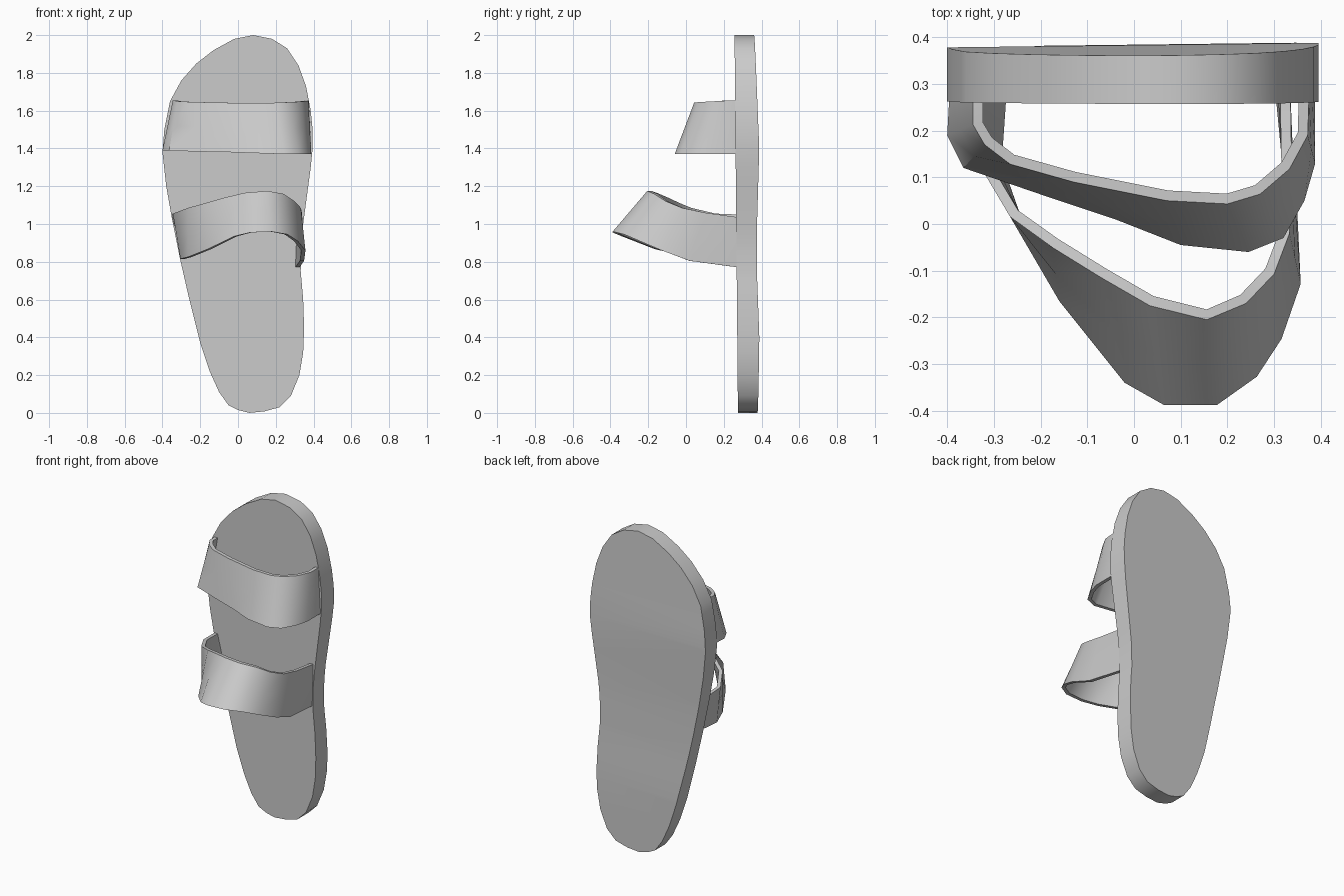
import bpy, bmesh, math
from mathutils import Vector

cube = bpy.data.objects.get("Cube")
if cube:
    bpy.data.objects.remove(cube)

grey = bpy.data.materials.new("plain_grey")
grey.use_nodes = True
COLOUR = (0.6, 0.6, 0.6, 1)
grey.diffuse_color = COLOUR
grey.node_tree.nodes["Principled BSDF"].inputs["Base Color"].default_value = COLOUR


def finish(name, bm, angle):
    mesh = bpy.data.meshes.new(name)
    bmesh.ops.recalc_face_normals(bm, faces=bm.faces)
    bm.to_mesh(mesh)
    bm.free()
    obj = bpy.data.objects.new(name, mesh)
    bpy.context.collection.objects.link(obj)
    mesh.materials.append(grey)
    bpy.ops.object.select_all(action='DESELECT')
    obj.select_set(True)
    bpy.context.view_layer.objects.active = obj
    bpy.ops.object.shade_smooth_by_angle(angle=math.radians(angle))
    return obj


def lerp(table, z):
    """Piecewise linear lookup in (z, value) pairs."""
    for (z0, v0), (z1, v1) in zip(table, table[1:]):
        if z <= z1:
            return v0 + (v1 - v0) * (z - z0) / (z1 - z0)
    return table[-1][1]


# Sole: outline in x, z, extruded in y and gently curved along its length
OUTLINE = [
    (0.08, 2.0), (0.18, 1.98), (0.26, 1.93), (0.32, 1.84), (0.36, 1.73),
    (0.385, 1.6), (0.395, 1.5), (0.395, 1.4), (0.385, 1.3), (0.365, 1.15),
    (0.345, 1.0), (0.335, 0.9), (0.332, 0.75), (0.345, 0.6), (0.35, 0.45),
    (0.345, 0.32), (0.325, 0.2), (0.28, 0.09), (0.22, 0.03), (0.14, 0.008),
    (0.06, 0.0), (0.0, 0.015), (-0.05, 0.04), (-0.1, 0.11), (-0.15, 0.22),
    (-0.2, 0.37), (-0.26, 0.61), (-0.31, 0.83), (-0.35, 1.03), (-0.38, 1.2),
    (-0.4, 1.38), (-0.39, 1.5), (-0.36, 1.65), (-0.3, 1.76), (-0.22, 1.85),
    (-0.13, 1.92), (-0.02, 1.98)]
FRONT = [(0, 0.275), (1, 0.266), (2, 0.257)]
BACK = [(0, 0.378), (0.4, 0.384), (0.7, 0.373), (1.0, 0.372),
        (1.4, 0.383), (1.6, 0.375), (2.0, 0.36)]

bm = bmesh.new()
face = bm.faces.new([bm.verts.new((x, 0, z)) for x, z in OUTLINE])
ext = bmesh.ops.extrude_face_region(bm, geom=[face])
for v in ext["geom"]:
    if isinstance(v, bmesh.types.BMVert):
        v.co.y = 1
for z in (0.2, 0.4, 0.55, 0.7, 0.85, 1.0, 1.2, 1.4, 1.6, 1.8):
    bmesh.ops.bisect_plane(bm, geom=bm.verts[:] + bm.edges[:] + bm.faces[:],
                           plane_co=(0, 0, z), plane_no=(0, 0, 1), dist=1e-4)
for v in bm.verts:
    v.co.y = lerp(BACK, v.co.z) + 0.012 * v.co.x if v.co.y > 0.5 else lerp(FRONT, v.co.z)
finish("sole", bm, 35)


# Straps: a band between a lower and an upper edge, thickened inwards
def strap(name, lower, upper, thickness=0.022):
    bm = bmesh.new()
    rows = []
    for a, b in zip(lower, upper):
        a, b = Vector(a), Vector(b)
        rows.append([bm.verts.new(a.lerp(b, t)) for t in (0, 0.5, 1)])
    for r, s in zip(rows, rows[1:]):
        for i in range(2):
            bm.faces.new((r[i], s[i], s[i + 1], r[i + 1]))
    bm.normal_update()
    # section normals in the x, y plane, pointing to the inside of the loop
    inner = []
    for k, r in enumerate(rows):
        p, n = rows[max(k - 1, 0)], rows[min(k + 1, len(rows) - 1)]
        line = []
        for i in range(3):
            d = n[i].co - p[i].co
            side = Vector((-d.y, d.x, 0)).normalized()
            line.append(bm.verts.new(r[i].co + side * thickness))
        inner.append(line)
    for k in range(len(rows) - 1):
        r, s, p, q = rows[k], rows[k + 1], inner[k], inner[k + 1]
        for i in range(2):
            bm.faces.new((p[i], p[i + 1], q[i + 1], q[i]))
        for i in (0, 2):
            bm.faces.new((r[i], p[i], q[i], s[i]))
    for k in (0, -1):
        for i in range(2):
            bm.faces.new((rows[k][i], rows[k][i + 1], inner[k][i + 1], inner[k][i]))
    finish(name, bm, 40)


strap("toe_strap",
      [(-0.395, 0.28, 1.39), (-0.4, 0.19, 1.39), (-0.365, 0.12, 1.388),
       (-0.19, 0.06, 1.383), (-0.04, 0.01, 1.38), (0.1, -0.045, 1.375),
       (0.245, -0.06, 1.37), (0.32, -0.03, 1.37), (0.365, 0.05, 1.37),
       (0.388, 0.13, 1.37), (0.388, 0.28, 1.37)],
      [(-0.345, 0.28, 1.655), (-0.345, 0.213, 1.655), (-0.32, 0.17, 1.65),
       (-0.265, 0.128, 1.647), (-0.13, 0.09, 1.643), (0.07, 0.05, 1.64),
       (0.2, 0.043, 1.642), (0.27, 0.064, 1.645), (0.333, 0.118, 1.648),
       (0.372, 0.19, 1.652), (0.375, 0.28, 1.655)])

strap("instep_strap",
      [(-0.295, 0.28, 0.82), (-0.305, 0.13, 0.815), (-0.265, 0.015, 0.825),
       (-0.16, -0.165, 0.867), (-0.02, -0.34, 0.935), (0.065, -0.388, 0.955),
       (0.177, -0.388, 0.96), (0.263, -0.327, 0.945), (0.316, -0.246, 0.91),
       (0.357, -0.128, 0.86), (0.35, 0.02, 0.805), (0.325, 0.28, 0.77)],
      [(-0.35, 0.28, 1.05), (-0.345, 0.15, 1.055), (-0.265, 0.015, 1.085),
       (-0.175, -0.05, 1.11), (-0.07, -0.115, 1.14), (0.034, -0.175, 1.165),
       (0.156, -0.205, 1.175), (0.24, -0.17, 1.16), (0.3, -0.107, 1.12),
       (0.333, -0.02, 1.085), (0.338, 0.1, 1.06), (0.335, 0.28, 1.035)])
